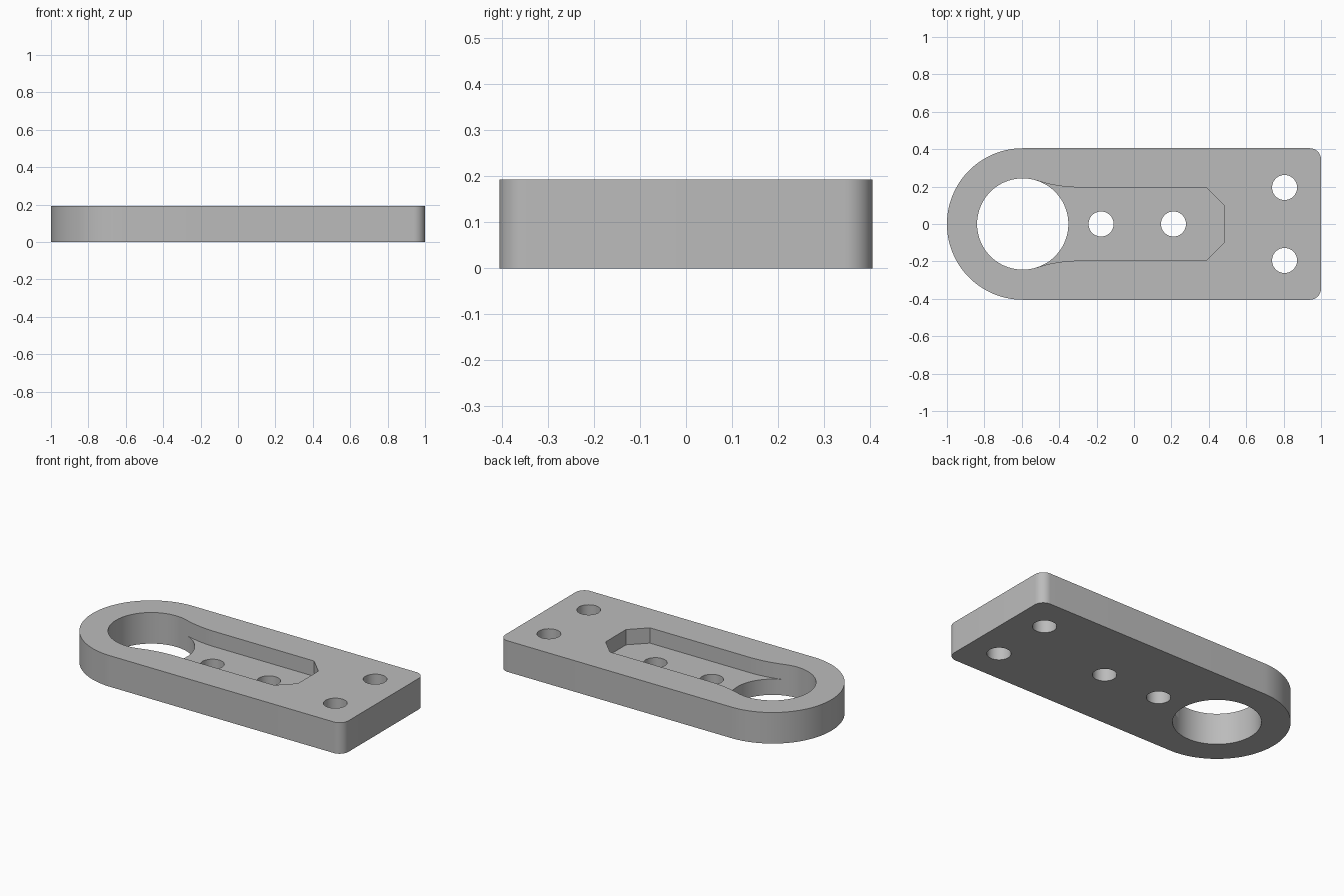
import bpy
import bmesh
from math import atan2, cos, sin, pi, radians

cube = bpy.data.objects.get("Cube")
if cube:
    bpy.data.objects.remove(cube, do_unlink=True)

HEIGHT, FLOOR = 0.193, 0.098
HALF_W = 0.405          # half width, also the radius of the round end
EYE_X, EYE_R = -0.595, 0.244
CORNER_R = 0.06

grey = bpy.data.materials.new("plain grey")
grey.use_nodes = True
colour = (0.5, 0.5, 0.5, 1)
grey.diffuse_color = colour
grey.node_tree.nodes["Principled BSDF"].inputs["Base Color"].default_value = colour


def arc(cx, cy, r, start, end, steps):
    return [(cx + r * cos(start + (end - start) * i / steps),
             cy + r * sin(start + (end - start) * i / steps))
            for i in range(steps + 1)]


def prism(name, outline, z0, z1):
    """Extrude a closed outline straight up from z0 to z1."""
    bm = bmesh.new()
    face = bm.faces.new([bm.verts.new((x, y, z0)) for x, y in outline])
    side = bmesh.ops.extrude_face_region(bm, geom=[face])["geom"]
    top = [v for v in side if isinstance(v, bmesh.types.BMVert)]
    bmesh.ops.translate(bm, verts=top, vec=(0, 0, z1 - z0))
    bmesh.ops.recalc_face_normals(bm, faces=bm.faces)
    mesh = bpy.data.meshes.new(name)
    bm.to_mesh(mesh)
    bm.free()
    mesh.materials.append(grey)
    obj = bpy.data.objects.new(name, mesh)
    bpy.context.collection.objects.link(obj)
    return obj


def mirrored(half):
    """Close a +y half outline with its reflection in the x axis."""
    return half + [(x, -y) for x, y in reversed(half)]


def cut(target, cutter):
    cutter.hide_render = True
    mod = target.modifiers.new("cut", "BOOLEAN")
    mod.operation, mod.solver, mod.object = "DIFFERENCE", "EXACT", cutter
    bpy.context.view_layer.objects.active = target
    bpy.ops.object.modifier_apply(modifier=mod.name)
    bpy.data.objects.remove(cutter, do_unlink=True)


# Plate: one round end, one square end with rounded corners
corner = arc(1 - CORNER_R, HALF_W - CORNER_R, CORNER_R, 0, pi / 2, 12)
round_end = arc(EYE_X, 0, HALF_W, pi / 2, 3 * pi / 2, 72)
lower_corner = [(x, -y) for x, y in reversed(corner)]
plate = prism("plate", corner + round_end + lower_corner, 0, HEIGHT)

# Pocket: chamfered end, straight sides, flaring tangentially into the eye
side_y, flare_x = 0.196, -0.295
dx = flare_x - EYE_X
flare_r = (dx**2 + side_y**2 - EYE_R**2) / (2 * (EYE_R - side_y))
flare_y = side_y + flare_r
flare_end = atan2(-flare_y, -dx)
half = [(0.482, 0.1), (0.385, side_y)]
half += arc(flare_x, flare_y, flare_r, -pi / 2, flare_end, 12)
half.append((EYE_X + 0.02, 0.1))
cut(plate, prism("pocket_cutter", mirrored(half), FLOOR, HEIGHT + 0.1))

# Large eye and four bolt holes, all straight through
holes = [(EYE_X, 0, EYE_R, 120)]
holes += [(x, 0, 0.067, 48) for x in (-0.176, 0.211)]
holes += [(0.805, y, 0.067, 48) for y in (-0.195, 0.195)]
for x, y, r, n in holes:
    ring = arc(x, y, r, 0, 2 * pi, n)[:-1]
    cut(plate, prism("hole_cutter", ring, -0.1, HEIGHT + 0.1))

# Smooth curved walls, crisp edges
bpy.ops.object.select_all(action="DESELECT")
plate.select_set(True)
bpy.context.view_layer.objects.active = plate
bpy.ops.object.shade_smooth_by_angle(angle=radians(30))
